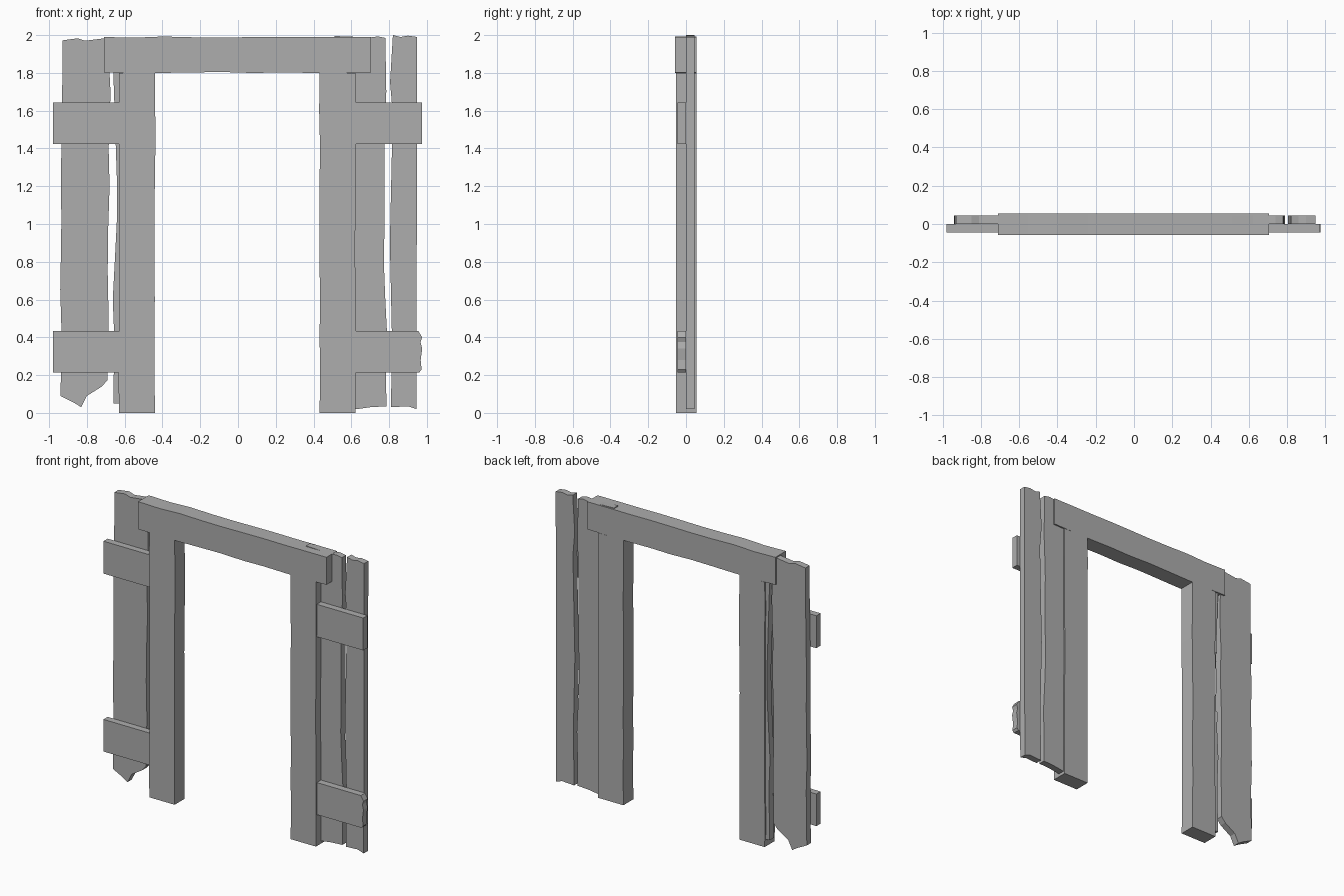
import bpy, bmesh, random
from mathutils import Vector

random.seed(4)
cube = bpy.data.objects.get("Cube")
if cube:
    bpy.data.objects.remove(cube)

wood = bpy.data.materials.new("grey_wood")
wood.use_nodes = True
grey = (0.42, 0.42, 0.42, 1)
wood.diffuse_color = grey
wood.node_tree.nodes["Principled BSDF"].inputs["Base Color"].default_value = grey


def weathered(outline, step, wobble):
    """Split long edges of an outline and push the new points off line."""
    pts = []
    for i, p in enumerate(outline):
        a, b = Vector(p), Vector(outline[(i + 1) % len(outline)])
        n = max(1, round((b - a).length / step))
        side = Vector((b.y - a.y, a.x - b.x)).normalized()
        for k in range(n):
            shift = random.uniform(-wobble, wobble) if k else 0
            pts.append(a.lerp(b, k / n) + side * shift)
    return pts


def plank(name, outline, front, back, step=0.2, wobble=0.0):
    """Extrude an x-z outline from front to back."""
    bm = bmesh.new()
    verts = [bm.verts.new((p.x, front, p.y)) for p in weathered(outline, step, wobble)]
    face = bm.faces.new(verts)
    new = bmesh.ops.extrude_face_region(bm, geom=[face])["geom"]
    moved = [v for v in new if isinstance(v, bmesh.types.BMVert)]
    bmesh.ops.translate(bm, verts=moved, vec=(0, back - front, 0))
    bmesh.ops.recalc_face_normals(bm, faces=bm.faces)
    mesh = bpy.data.meshes.new(name)
    bm.to_mesh(mesh)
    bm.free()
    mesh.materials.append(wood)
    obj = bpy.data.objects.new(name, mesh)
    bpy.context.collection.objects.link(obj)
    return obj


def box(x0, x1, z0, z1):
    return [(x0, z0), (x1, z0), (x1, z1), (x0, z1)]


# Door frame
plank("right_post", box(-0.63, -0.44, 0, 1.8), -0.052, 0.055, 0.2, 0.003)
plank("left_post", box(0.432, 0.622, 0, 1.8), -0.052, 0.055, 0.2, 0.003)
plank("lintel", box(-0.71, 0.705, 1.803, 1.99), -0.058, 0.055, 0.15, 0.004)

# Rails nailed beside the posts
for level, z0, z1 in (("lower", 0.215, 0.433), ("upper", 1.424, 1.644)):
    plank("right_rail_" + level, box(-0.98, -0.6, z0, z1), -0.045, 0)
plank("left_rail_upper", box(0.6, 0.973, 1.424, 1.644), -0.045, 0)
plank("left_rail_lower",
      [(0.6, 0.215), (0.96, 0.215), (0.972, 0.23), (0.967, 0.28), (0.975, 0.34),
       (0.966, 0.375), (0.975, 0.40), (0.955, 0.433), (0.6, 0.433)], -0.045, 0)

# Upright boards with broken ends
plank("right_outer_board",
      [(-0.94, 0.09), (-0.87, 0.055), (-0.83, 0.03), (-0.8, 0.09), (-0.72, 0.14),
       (-0.69, 0.175), (-0.685, 0.5), (-0.69, 0.75), (-0.68, 1.2), (-0.685, 1.4),
       (-0.675, 1.7), (-0.69, 1.985), (-0.77, 1.975), (-0.81, 1.97), (-0.85, 1.983),
       (-0.93, 1.972), (-0.935, 1.4)], 0, 0.045, 0.2, 0.004)
plank("right_inner_board",
      [(-0.66, 0.05), (-0.55, 0.05), (-0.55, 1.95), (-0.65, 1.95), (-0.66, 1.8),
       (-0.64, 1.2), (-0.642, 1.0), (-0.663, 0.6), (-0.655, 0.4)], 0, 0.045)
plank("left_inner_board",
      [(0.5, 0.025), (0.63, 0.02), (0.7, 0.03), (0.785, 0.035), (0.79, 0.4),
       (0.772, 0.8), (0.775, 1.4), (0.785, 1.7), (0.78, 1.985), (0.74, 1.993),
       (0.68, 1.985), (0.6, 1.992), (0.51, 1.995)], 0, 0.045, 0.2, 0.003)
plank("left_outer_board",
      [(0.81, 0.03), (0.9, 0.035), (0.945, 0.02), (0.948, 1.99), (0.9, 1.997),
       (0.86, 1.99), (0.82, 2.0), (0.805, 1.75), (0.818, 1.6), (0.815, 1.4),
       (0.804, 0.9), (0.815, 0.4)], 0, 0.045)
